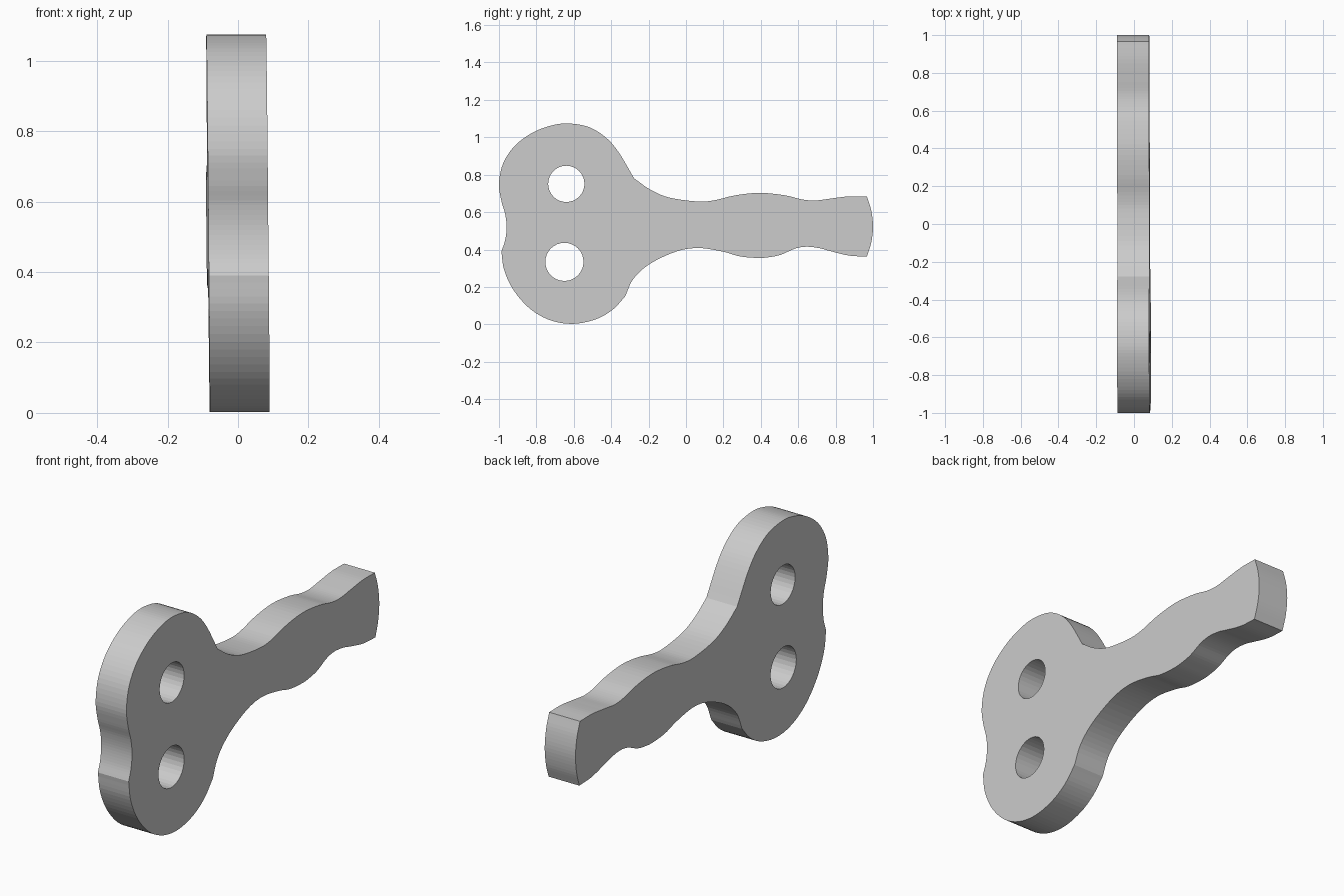
import bpy, bmesh, math
from mathutils import Vector, Matrix

if "Cube" in bpy.data.objects:
    bpy.data.objects.remove(bpy.data.objects["Cube"])

THICK = 0.17

# Outline runs (y, z); runs meet at crisp corners, each is smooth inside
RUNS = [
    # left notch and upper lobe
    [(-.987, .39), (-.967, .45), (-.959, .52), (-.967, .59), (-.987, .66), (-1.0, .75),
     (-.978, .86), (-.915, .955), (-.82, 1.025), (-.72, 1.063), (-.63, 1.074),
     (-.52, 1.055), (-.43, 1.0), (-.36, .92), (-.277, .78)],
    # upper handle edge
    [(-.277, .78), (-.19, .72), (-.09, .678), (.06, .657), (.15, .663), (.26, .689),
     (.393, .703), (.527, .69), (.62, .668), (.69, .662), (.77, .672), (.87, .684), (.967, .684)],
    # rounded end
    [(.967, .684), (.99, .61), (1.0, .523), (.99, .435), (.967, .362)],
    # lower handle edge
    [(.967, .362), (.87, .368), (.77, .392), (.71, .408), (.64, .415), (.58, .404),
     (.51, .373), (.45, .36), (.39, .355), (.29, .363), (.2, .388), (.07, .408),
     (-.05, .39), (-.19, .325), (-.28, .245), (-.325, .15)],
    # lower lobe
    [(-.325, .15), (-.39, .08), (-.48, .028), (-.6, .003), (-.72, .02), (-.83, .08),
     (-.92, .18), (-.972, .29), (-.987, .39)],
]


def smooth_run(points, steps=5):
    """Catmull-Rom samples through the points, without the last one."""
    p = [Vector(q) for q in points]
    p = [2 * p[0] - p[1]] + p + [2 * p[-1] - p[-2]]
    out = []
    for a, b, c, d in zip(p, p[1:], p[2:], p[3:]):
        for i in range(steps):
            t = i / steps
            out.append(0.5 * (2 * b + (c - a) * t + (2 * a - 5 * b + 4 * c - d) * t * t
                              + (3 * b - a - 3 * c + d) * t ** 3))
    return out


def circle(y, z, r, n=32):
    return [Vector((y + r * math.cos(2 * math.pi * i / n),
                    z + r * math.sin(2 * math.pi * i / n))) for i in range(n)]


# Filled flat curve with two holes, extruded to a plate
curve = bpy.data.curves.new("plate_profile", 'CURVE')
curve.dimensions = '2D'
curve.fill_mode = 'BOTH'
curve.extrude = THICK / 2
outline = [q for run in RUNS for q in smooth_run(run)]
for loop in (outline, circle(-.64, .751, .097), circle(-.65, .334, .102)):
    spline = curve.splines.new('POLY')
    spline.points.add(len(loop) - 1)
    for pt, q in zip(spline.points, loop):
        pt.co = (q.x, q.y, 0, 1)
    spline.use_cyclic_u = True

plate = bpy.data.objects.new("key_plate", curve)
bpy.context.collection.objects.link(plate)
bpy.context.view_layer.objects.active = plate
plate.select_set(True)
bpy.ops.object.convert(target='MESH')
plate = bpy.context.object
plate.name = "key_plate"

# Stand the plate in the YZ plane with its very slight lean
bm = bmesh.new()
bm.from_mesh(plate.data)
bm.transform(Matrix(((-.003, -.0093, 1, .003), (1, 0, 0, 0), (0, 1, 0, 0), (0, 0, 0, 1))))
bmesh.ops.remove_doubles(bm, verts=bm.verts, dist=1e-5)
bmesh.ops.recalc_face_normals(bm, faces=bm.faces)
bm.to_mesh(plate.data)
bm.free()
for poly in plate.data.polygons:
    poly.use_smooth = False
